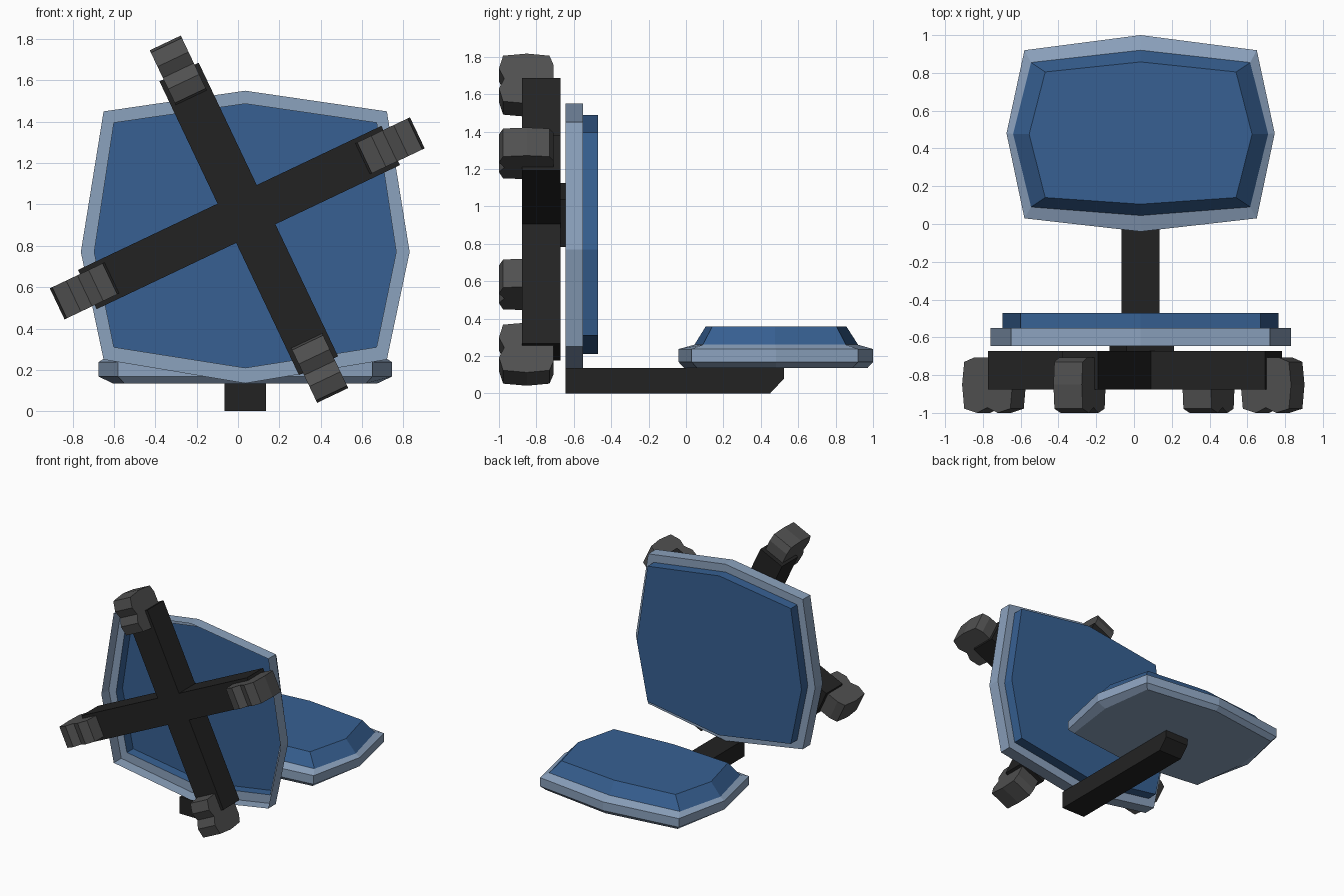
import bpy, bmesh, math
from mathutils import Vector

if "Cube" in bpy.data.objects:
    bpy.data.objects.remove(bpy.data.objects["Cube"])

CX = 0.035                        # symmetry line of the padded parts


def material(name, rgb):
    m = bpy.data.materials.new(name)
    m.diffuse_color = (*rgb, 1)
    m.use_nodes = True
    m.node_tree.nodes["Principled BSDF"].inputs["Base Color"].default_value = m.diffuse_color
    return m


BLUE = material("blue cushion", (0.038, 0.118, 0.29))
RIM = material("light blue rim", (0.26, 0.36, 0.51))
BLACK = material("black frame", (0.0165, 0.0165, 0.0165))
GREY = material("grey caster", (0.08, 0.08, 0.08))


def loft(name, rings, mat, start=True, end=True):
    """Join rings of points with quads; optionally cap the two ends."""
    bm = bmesh.new()
    vs = [[bm.verts.new(p) for p in ring] for ring in rings]
    n = len(rings[0])
    for a, b in zip(vs, vs[1:]):
        for i in range(n):
            j = (i + 1) % n
            bm.faces.new((a[i], a[j], b[j], b[i]))
    if start:
        bm.faces.new(vs[0][::-1])
    if end:
        bm.faces.new(vs[-1])
    bmesh.ops.recalc_face_normals(bm, faces=bm.faces)
    me = bpy.data.meshes.new(name)
    bm.to_mesh(me)
    bm.free()
    me.materials.append(mat)
    ob = bpy.data.objects.new(name, me)
    bpy.context.collection.objects.link(ob)
    return ob


def octagon(corner, mid, v):
    """Eight-sided pad outline; v = low point, low corner, middle, high corner, high point."""
    right = [(0, v[0]), (corner, v[1]), (mid, v[2]), (corner, v[3]), (0, v[4])]
    left = [(-x, y) for x, y in right[3:0:-1]]
    return [(CX + x, y) for x, y in right + left]


def upright(pts, y):
    return [(a, y, b) for a, b in pts]


def flat(pts, z):
    return [(a, b, z) for a, b in pts]


# Seat: hollow shell standing upright, open towards the base
outer = octagon(0.685, 0.795, (0.135, 0.25, 0.77, 1.45, 1.55))
inner = octagon(0.635, 0.73, (0.21, 0.31, 0.77, 1.395, 1.487))
loft("seat_rim", [upright(outer, -0.645), upright(outer, -0.55), upright(inner, -0.55)],
     RIM, False, False)
loft("seat_cushion", [upright(inner, -0.55), upright(inner, -0.47)], BLUE, False, True)

# Backrest: lying flat, with a bevelled rim and sloped cushion
under = octagon(0.585, 0.64, (-0.01, 0.06, 0.48, 0.89, 0.97))
wide = octagon(0.615, 0.71, (-0.04, 0.03, 0.48, 0.92, 1.0))
base = octagon(0.58, 0.675, (0.045, 0.09, 0.477, 0.855, 0.92))
top = octagon(0.505, 0.59, (0.105, 0.14, 0.475, 0.805, 0.858))
loft("backrest_rim", [flat(under, 0.135), flat(wide, 0.168), flat(wide, 0.237), flat(base, 0.26)],
     RIM, True, False)
loft("backrest_cushion", [flat(base, 0.26), flat(top, 0.357)], BLUE, False, True)

# Bar joining seat and backrest
bar = [(-0.645, 0), (0.45, 0), (0.525, 0.08), (0.525, 0.135), (-0.645, 0.135)]
loft("back_bar", [[(CX + s * 0.1, y, z) for y, z in bar] for s in (-1, 1)], BLACK)

# Star base: four arms of differing reach, each with a caster
HUB = Vector((0.041, 0, 0.954))
TURN = math.radians(25.4)


def axes(angle):
    along = Vector((math.cos(angle), 0, math.sin(angle)))
    return along, Vector((-along.z, 0, along.x))


half = [(0.06, -1.0), (0.135, -0.978), (0.1475, -0.85), (0.135, -0.73), (0.08, -0.708)]
wheel = [(0, -0.972)] + half + [(-a, y) for a, y in reversed(half)]
reach = [(0.772, 0.767), (0.76, 0.768), (0.852, 0.866), (0.812, 0.824)]
for k, (arm_end, wheel_at) in enumerate(reach):
    along, side = axes(TURN + k * math.pi / 2)
    section = [(-0.105, -0.877), (0.105, -0.877), (0.105, -0.672), (-0.105, -0.672)]
    loft(f"base_arm_{k + 1}",
         [[HUB + along * d + side * s + Vector((0, y, 0)) for s, y in section]
          for d in (0, arm_end)], BLACK)
    loft(f"caster_{k + 1}",
         [[HUB + along * (wheel_at + a) + side * s + Vector((0, y, 0)) for a, y in wheel]
          for s in (-0.083, 0.083)], GREY)

# Hub plate between the star base and the seat
plate = [HUB + axes(TURN + k * math.pi / 2)[0] * 0.19 for k in range(4)]
loft("hub_plate", [[p + Vector((0, y, 0)) for p in plate] for y in (-0.8, -0.645)], BLACK)
